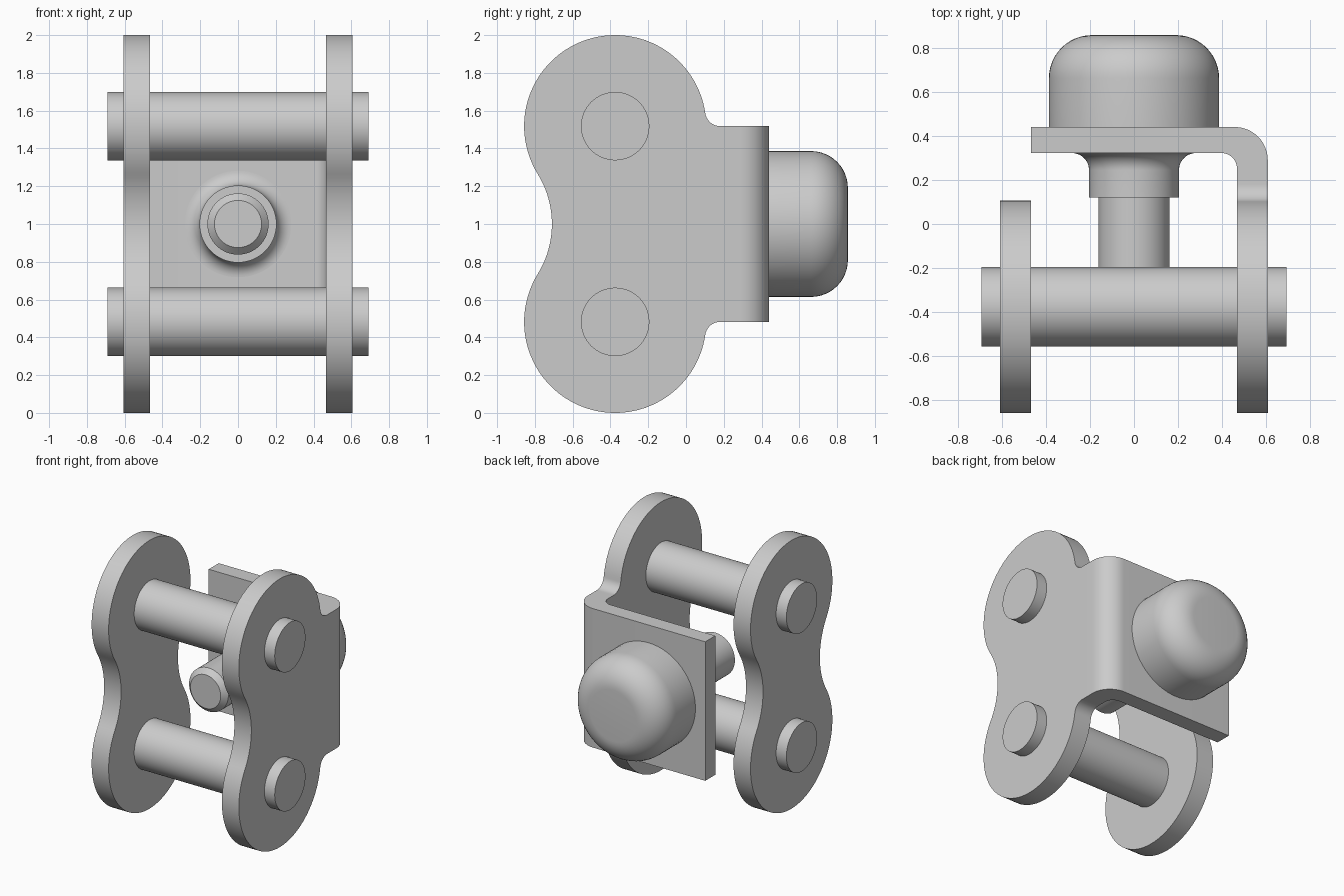
import bpy, bmesh
from math import radians, degrees, cos, sin, atan2, hypot
from mathutils import Vector

cube = bpy.data.objects.get("Cube")
if cube:
    bpy.data.objects.remove(cube, do_unlink=True)

steel = bpy.data.materials.new("grey steel")
steel.use_nodes = True
GREY = (0.6, 0.6, 0.6, 1)
steel.diffuse_color = GREY
steel.node_tree.nodes["Principled BSDF"].inputs["Base Color"].default_value = GREY


def finish(name, bm):
    bmesh.ops.remove_doubles(bm, verts=bm.verts, dist=1e-5)
    bmesh.ops.recalc_face_normals(bm, faces=bm.faces)
    mesh = bpy.data.meshes.new(name)
    bm.to_mesh(mesh)
    bm.free()
    mesh.materials.append(steel)
    obj = bpy.data.objects.new(name, mesh)
    bpy.context.collection.objects.link(obj)
    bpy.ops.object.select_all(action="DESELECT")
    obj.select_set(True)
    bpy.context.view_layer.objects.active = obj
    bpy.ops.object.shade_smooth_by_angle(angle=radians(30))
    return obj


def arc(centre, r, start, end, steps=12):
    angles = [radians(start + (end - start) * i / steps) for i in range(steps + 1)]
    return [(centre[0] + r * cos(a), centre[1] + r * sin(a)) for a in angles]


def prism(name, points, offset):
    """Extrude a flat outline of 3D points along an offset."""
    bm = bmesh.new()
    face = bm.faces.new([bm.verts.new(p) for p in points])
    new = bmesh.ops.extrude_face_region(bm, geom=[face], use_keep_orig=True)["geom"]
    bmesh.ops.translate(bm, vec=offset, verts=[v for v in new if isinstance(v, bmesh.types.BMVert)])
    return finish(name, bm)


def lathe(name, profile, steps=64):
    """Revolve (radius, y) points about the bolt axis."""
    bm = bmesh.new()
    verts = [bm.verts.new((r, y, MID)) for r, y in profile]
    edges = [bm.edges.new(pair) for pair in zip(verts, verts[1:])]
    bmesh.ops.spin(bm, geom=verts + edges, cent=(0, 0, MID), axis=(0, 1, 0),
                   angle=radians(360), steps=steps)
    return finish(name, bm)


# Shared dimensions
MID, PIN_Y, PIN_DZ = 1.0, -0.375, 0.518
LOBE, INNER, OUTER = 0.482, 0.467, 0.607
ARM_TOP, SEAM = 1.518, 0.2

# Side plate outlines: upper half, mirrored to the lower half
lobe = (PIN_Y, MID + PIN_DZ)
neck = 0.335
waist_r = (neck ** 2 + PIN_DZ ** 2 - LOBE ** 2) / (2 * (LOBE - neck))
reach = neck + waist_r
turn = degrees(atan2(PIN_DZ, reach))
front_waist = arc((PIN_Y - reach, MID), waist_r, 0, turn)
back_waist = arc((PIN_Y + reach, MID), waist_r, 180 - turn, 180)

plain = front_waist + arc(lobe, LOBE, 180 + turn, -turn, 64)[1:] + back_waist[1:]

fillet = 0.08
fillet_y = PIN_Y + ((LOBE + fillet) ** 2 - fillet ** 2) ** 0.5
meet = degrees(atan2(fillet, fillet_y - PIN_Y))
tabbed = (front_waist + arc(lobe, LOBE, 180 + turn, meet, 64)[1:]
          + arc((fillet_y, ARM_TOP + fillet), fillet, 180 + meet, 270)[1:]
          + [(SEAM, ARM_TOP)])

for name, half, x in (("right_side_plate", plain, -OUTER), ("left_side_plate", tabbed, INNER)):
    lower = [(y, 2 * MID - z) for y, z in reversed(half) if abs(z - MID) > 1e-4]
    prism(name, [(x, y, z) for y, z in half + lower], Vector((OUTER - INNER, 0, 0)))

# Bent bracket arm running across the back
arm = ([(OUTER, SEAM)] + arc((0.457, 0.29), 0.15, 0, 90)
       + [(-INNER, 0.44), (-INNER, 0.322)]
       + arc((0.397, 0.252), 0.07, 90, 0) + [(INNER, SEAM)])
low = 2 * MID - ARM_TOP
prism("bracket_arm", [(x, y, low) for x, y in arm], Vector((0, 0, ARM_TOP - low)))

# Two cross pins
for name, side in (("lower_pin", -1), ("upper_pin", 1)):
    bm = bmesh.new()
    bmesh.ops.create_cone(bm, cap_ends=True, segments=64, radius1=0.181, radius2=0.181, depth=1.384)
    pin = finish(name, bm)
    pin.rotation_euler.y = radians(90)
    pin.location = (0, PIN_Y, MID + side * PIN_DZ)

# Domed head behind the bracket
lathe("domed_head", [(0, 0.44), (0.386, 0.44)] + arc((0.191, 0.662), 0.195, 0, 90) + [(0, 0.857)])

# Stepped stud in front of the bracket, with flared collar and chamfered tip
lathe("stepped_stud", [(0, 0.322)] + arc((0.282, 0.244), 0.078, 90, 180)
      + [(0.204, 0.12), (0.162, 0.12), (0.162, -0.345), (0.125, -0.382), (0, -0.382)])
